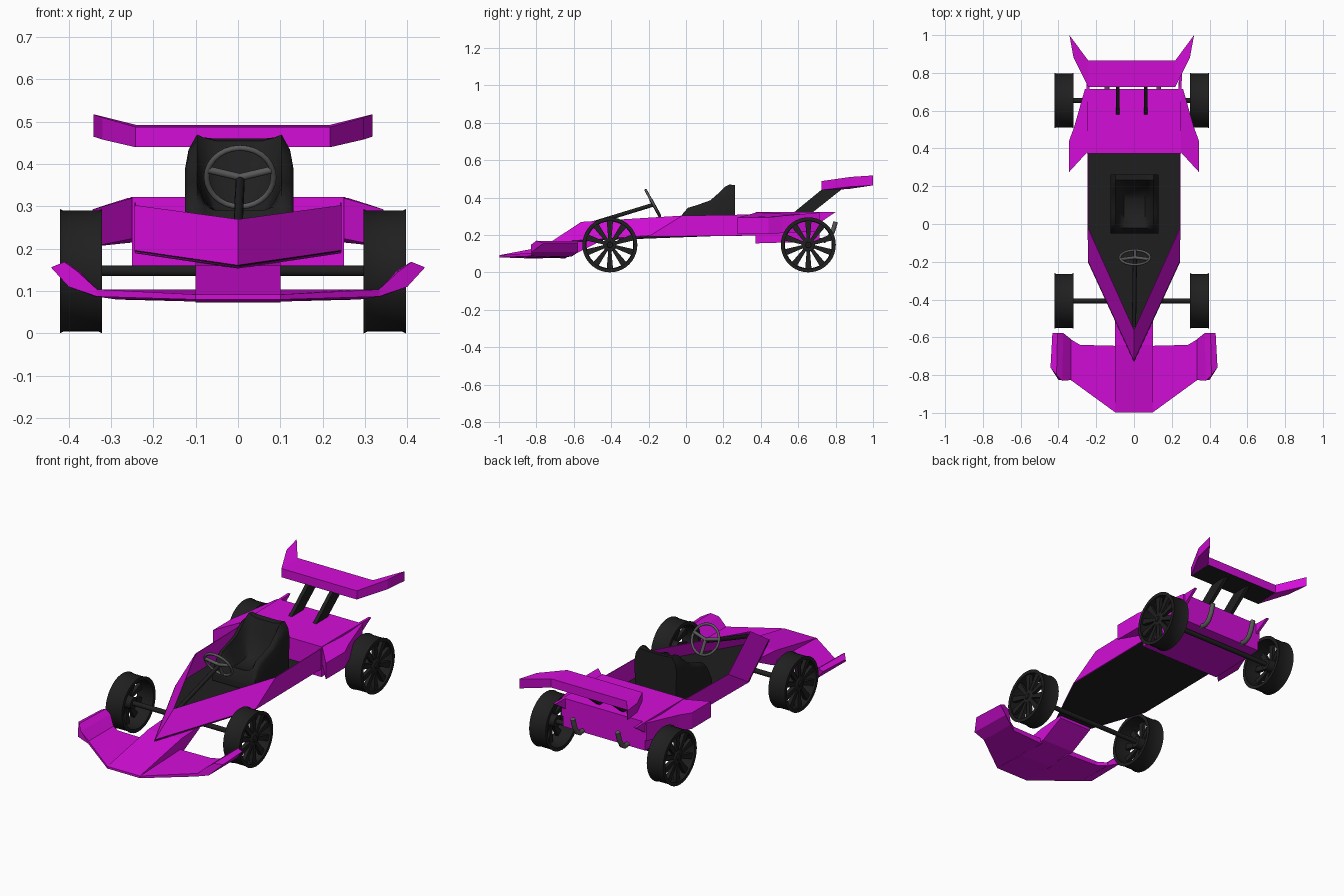
import bpy, bmesh, math
from mathutils import Vector

if "Cube" in bpy.data.objects:
    bpy.data.objects.remove(bpy.data.objects["Cube"])


def material(name, rgb):
    m = bpy.data.materials.new(name)
    m.diffuse_color = (*rgb, 1)
    m.use_nodes = True
    m.node_tree.nodes["Principled BSDF"].inputs["Base Color"].default_value = m.diffuse_color
    return m


PINK = material("magenta paint", (0.65, 0.004, 0.68))
BLACK = material("matt black", (0.014, 0.014, 0.014))
GREY = material("dark grey metal", (0.1, 0.1, 0.1))
OX = -0.012  # wheels and rear wing sit slightly off centre


def link(name, data, mat):
    ob = bpy.data.objects.new(name, data)
    bpy.context.collection.objects.link(ob)
    data.materials.append(mat)
    return ob


def solid(name, parts, mat, smooth=None):
    """Each part is (rings, closed): rings of points skinned together, ends capped when open."""
    bm = bmesh.new()
    for rings, closed in parts:
        vs = [[bm.verts.new(p) for p in r] for r in rings]
        n = len(rings[0])
        for a in range(len(vs) if closed else len(vs) - 1):
            r0, r1 = vs[a], vs[(a + 1) % len(vs)]
            for i in range(n):
                j = (i + 1) % n
                bm.faces.new((r0[i], r0[j], r1[j], r1[i]))
        if not closed:
            bm.faces.new(vs[0])
            bm.faces.new(vs[-1])
    bmesh.ops.recalc_face_normals(bm, faces=bm.faces)
    me = bpy.data.meshes.new(name)
    bm.to_mesh(me)
    bm.free()
    if smooth:
        me.shade_smooth()
        me.set_sharp_from_angle(angle=math.radians(smooth))
    return link(name, me, mat)


def prism(name, pts, mat):
    """pts are (x, y, z low, z high)."""
    return solid(name, [([[(x, y, a) for x, y, a, b in pts],
                          [(x, y, b) for x, y, a, b in pts]], False)], mat)


def tube(name, pts, r, mat):
    cu = bpy.data.curves.new(name, 'CURVE')
    cu.dimensions = '3D'
    cu.bevel_depth, cu.bevel_resolution, cu.use_fill_caps = r, 3, True
    sp = cu.splines.new('POLY')
    sp.points.add(len(pts) - 1)
    for p, c in zip(sp.points, pts):
        p.co = (*c, 1)
    sp.use_smooth = True
    return link(name, cu, mat)


# Cockpit tub: sheet walls around an open top
top = [(.243, .4, .31), (.243, -.02, .303), (0, -.56, .268), (-.243, -.02, .303), (-.243, .4, .31)]
low = [(.243, .4, .197), (.243, -.2, .19), (0, -.73, .155), (-.243, -.2, .19), (-.243, .4, .197)]
me = bpy.data.meshes.new("cockpit_walls")
me.from_pydata(top + low, [], [(i, i + 5, i + 6, i + 1) for i in range(4)])
walls = link("cockpit_walls", me, PINK)
sol = walls.modifiers.new("thickness", 'SOLIDIFY')
sol.thickness, sol.offset = .004, 0
prism("cockpit_floor", [(x, y, z, z + .006) for x, y, z in low], BLACK)

# Rear body, side pods and rear fins
prism("engine_cover", [(-.25, .372, .155, .322), (.25, .372, .155, .322),
                       (.25, .715, .165, .322), (-.25, .715, .165, .322)], PINK)
for s, side in ((1, "right"), (-1, "left")):
    prism("side_pod_" + side, [(s * x, y, a, b) for x, y, a, b in (
        (.243, .385, .225, .322), (.344, .275, .205, .293), (.344, .44, .205, .293),
        (.317, .513, .21, .302), (.26, .714, .22, .32), (.2, .714, .22, .32))], PINK)
    solid("rear_fin_" + side, [([[(s * x, .66, .322), (s * (x + .004), .8, .322),
                                  (s * x, .715, .265)] for x in (.235, .25)], False)], PINK)

# Nose spar
solid("nose_spar", [([[(x, -.997, .08), (x, -.997, .092), (x, -.64, .16), (x, -.48, .17),
                       (x, -.48, .155), (x, -.62, .085), (x, -.8, .073)] for x in (-.1, .1)], False)], PINK)

# Front wing halves and their raised end plates
for s, side in ((1, "right"), (-1, "left")):
    prism("front_wing_" + side, [(s * x, y, a, b) for x, y, a, b in (
        (.09, -.997, .08, .092), (.1, -.997, .08, .092), (.335, -.826, .087, .104),
        (.335, -.61, .087, .104), (.286, -.64, .08, .104), (.09, -.645, .075, .104))], PINK)
    front = [(.333, -.826, .104), (.38, -.83, .147), (.41, -.80, .169),
             (.442, -.76, .156), (.40, -.825, .11), (.333, -.826, .087)]
    rear = [(.333, -.61, .104), (.375, -.577, .147), (.405, -.577, .167),
            (.432, -.577, .156), (.395, -.577, .108), (.333, -.61, .085)]
    solid("front_end_plate_" + side,
          [([[(s * x, y, z) for x, y, z in r] for r in (front, rear)], False)], PINK)

# Rear wing: main plane with black underside, swept tips, two struts
wing = prism("rear_wing", [(OX + x, y, a, b) for x, y, a, b in (
    (-.23, .725, .44, .488), (.23, .725, .44, .488),
    (.23, .865, .445, .493), (-.23, .865, .445, .493))], PINK)
wing.data.materials.append(BLACK)
for f in wing.data.polygons:
    f.material_index = 1 if f.normal.z < -.5 else 0
for s, side in ((1, "right"), (-1, "left")):
    prism("rear_wing_tip_" + side, [(OX + s * x, y, a, b) for x, y, a, b in (
        (.23, .725, .44, .488), (.308, .88, .458, .51),
        (.33, 1, .465, .518), (.23, .865, .445, .493))], PINK)
    solid("wing_strut_" + side, [([[(OX + s * .074 + x, y, z) for y, z in (
        (.57, .315), (.67, .315), (.835, .446), (.73, .446))] for x in (-.01, .01)], False)], BLACK)
    # Exhaust pipe
    x = OX * .5 + s * .137
    tube("exhaust_pipe_" + side, [(x, .69, .175), (x, .74, .17), (x, .765, .185),
                                  (x, .785, .22), (x, .8, .27)], .013, GREY)

# Wheels: lathed tyre, hub and ten tapered spokes, one shared mesh
tyre = [(-.05, .147), (-.042, .143), (.042, .143), (.05, .147), (.05, .128),
        (.042, .131), (0, .125), (-.042, .131), (-.05, .128)]
hub = [(-.02, .001), (-.02, .03), (.038, .036), (.042, .03), (.042, .016), (.048, .014), (.048, .001)]


def lathe(profile, n):
    return [[(x, r * math.cos(a), r * math.sin(a)) for x, r in profile]
            for a in (2 * math.pi * i / n for i in range(n))], True


def spoke(a):
    u, v = Vector((0, math.cos(a), math.sin(a))), Vector((0, -math.sin(a), math.cos(a)))
    return [[u * r + v * (w * k) + Vector((x, 0, 0)) for w, x in ((-1, .018), (1, .018), (1, .038), (-1, .038))]
            for r, k in ((.025, .008), (.13, .017))], False


parts = [lathe(tyre, 40), lathe(hub, 20)] + [spoke(math.pi * (i + .5) / 5) for i in range(10)]
first = None
for end, y in (("front", -.407), ("rear", .654)):
    for s, side in ((1, "right"), (-1, "left")):
        name = f"{end}_wheel_{side}"
        if first is None:
            first = ob = solid(name, parts, BLACK, 30)
        else:
            ob = bpy.data.objects.new(name, first.data)
            bpy.context.collection.objects.link(ob)
        ob.location = (OX + s * .359, y, .147)
        ob.rotation_euler.z = 0 if s > 0 else math.pi
    tube(end + "_axle", [(OX - .37, y, .148), (OX + .37, y, .148)], .0135, BLACK)

# Bucket seat: cross-sections lofted from front lip to backrest (y, pan height, bolster height)
rings = []
for y, pan, edge in ((-.05, .24, .25), (-.02, .29, .31), (.01, .275, .345), (.06, .26, .36), (.13, .265, .385),
                     (.17, .29, .42), (.205, .38, .455), (.232, .455, .47), (.262, .46, .466)):
    half = [(.124, .2), (.128, min(edge, .41) - .02), (.12, min(edge, .44) - .006),
            (.1, edge), (.083, (pan + edge) / 2), (.055, pan), (0, pan)]
    rings.append([(.003 + x, y, z) for x, z in half] +
                 [(.003 - x, y, z) for x, z in reversed(half[:-1])])
solid("seat", [(rings, False)], BLACK, 50)

# Steering wheel and column
c = Vector((.005, -.177, .369))
bpy.ops.mesh.primitive_torus_add(location=c, rotation=(-1.07, 0, 0), major_radius=.079,
                                 minor_radius=.007, major_segments=28, minor_segments=8)
ring = bpy.context.object
ring.name = "steering_wheel"
ring.data.materials.append(GREY)
ring.data.shade_smooth()
u, v = Vector((1, 0, 0)), Vector((0, -.48, .88))
for i, deg in enumerate((15, 165, 270)):
    a = math.radians(deg)
    tube(f"steering_spoke_{i + 1}", [c, c + (u * math.cos(a) + v * math.sin(a)) * .077], .009, GREY)
tube("steering_column", [(0, -.54, .25), (.005, -.18, .36)], .011, BLACK)
